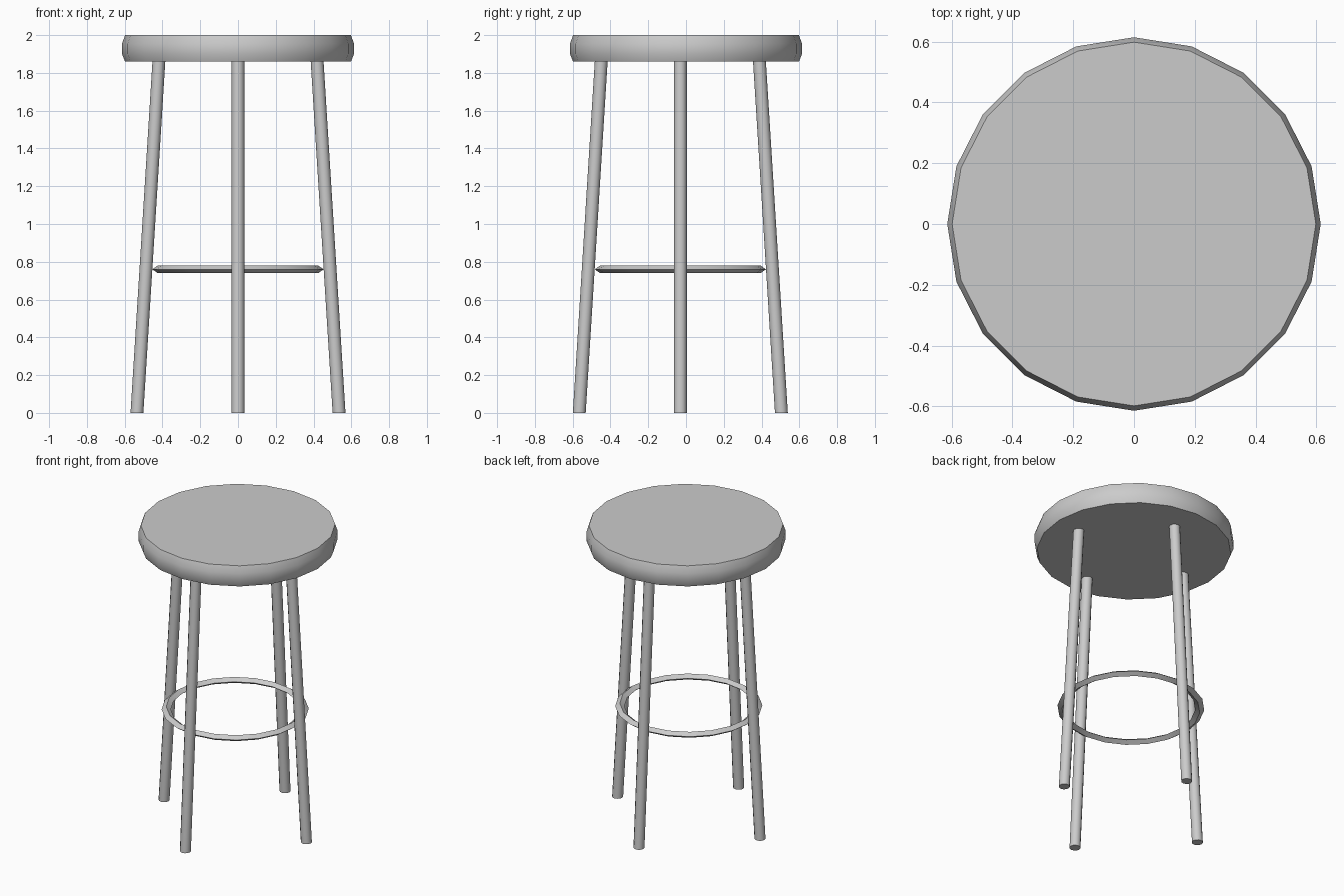
import bpy, bmesh, math
from mathutils import Vector

if "Cube" in bpy.data.objects:
    bpy.data.objects.remove(bpy.data.objects["Cube"])


def lathe(name, profile, sides, centre=(0, 0), closed=False):
    """Spin an (r, z) profile round the vertical; cap its ends or close it as a ring."""
    bm = bmesh.new()
    rings = []
    for r, z in profile:
        rings.append([bm.verts.new((centre[0] + r * math.cos(2 * math.pi * i / sides),
                                    centre[1] + r * math.sin(2 * math.pi * i / sides), z))
                      for i in range(sides)])
    pairs = list(zip(rings, rings[1:]))
    if closed:
        pairs.append((rings[-1], rings[0]))
    else:
        bm.faces.new(rings[0])
        bm.faces.new(rings[-1])
    for a, b in pairs:
        for i in range(sides):
            j = (i + 1) % sides
            bm.faces.new((a[i], a[j], b[j], b[i]))
    return finish(name, bm)


def finish(name, bm):
    bmesh.ops.recalc_face_normals(bm, faces=bm.faces)
    mesh = bpy.data.meshes.new(name)
    bm.to_mesh(mesh)
    bm.free()
    ob = bpy.data.objects.new(name, mesh)
    bpy.context.collection.objects.link(ob)
    bpy.context.view_layer.objects.active = ob
    bpy.ops.object.select_all(action='DESELECT')
    ob.select_set(True)
    bpy.ops.object.shade_smooth_by_angle(angle=math.radians(35))
    return ob


def leg(name, bottom, top, radius=0.034, sides=12):
    """Slanted round leg with level ends."""
    bm = bmesh.new()
    bmesh.ops.create_cone(bm, cap_ends=True, segments=sides,
                          radius1=radius, radius2=radius, depth=2)
    for v in bm.verts:
        end = top if v.co.z > 0 else bottom
        v.co = Vector((v.co.x, v.co.y, 0)) + Vector(end)
    return finish(name, bm)


FRAME_Y = -0.03  # legs and footrest sit slightly forward of the seat centre

# Seat: 20-sided disc with a softened rim
lathe("seat", [(0.598, 1.86), (0.614, 1.90), (0.614, 1.955), (0.598, 2.0)], 20)

# Four splayed legs
for name, dx, dy in (("right_leg", 1, 0), ("back_leg", 0, 1),
                     ("left_leg", -1, 0), ("front_leg", 0, -1)):
    leg(name, (0.535 * dx, FRAME_Y + 0.535 * dy, 0),
        (0.418 * dx, FRAME_Y + 0.418 * dy, 1.875))

# Footrest ring with a diamond section
lathe("footrest_ring", [(0.453, 0.76), (0.425, 0.78), (0.397, 0.76), (0.425, 0.74)],
      20, (0, FRAME_Y), closed=True)
